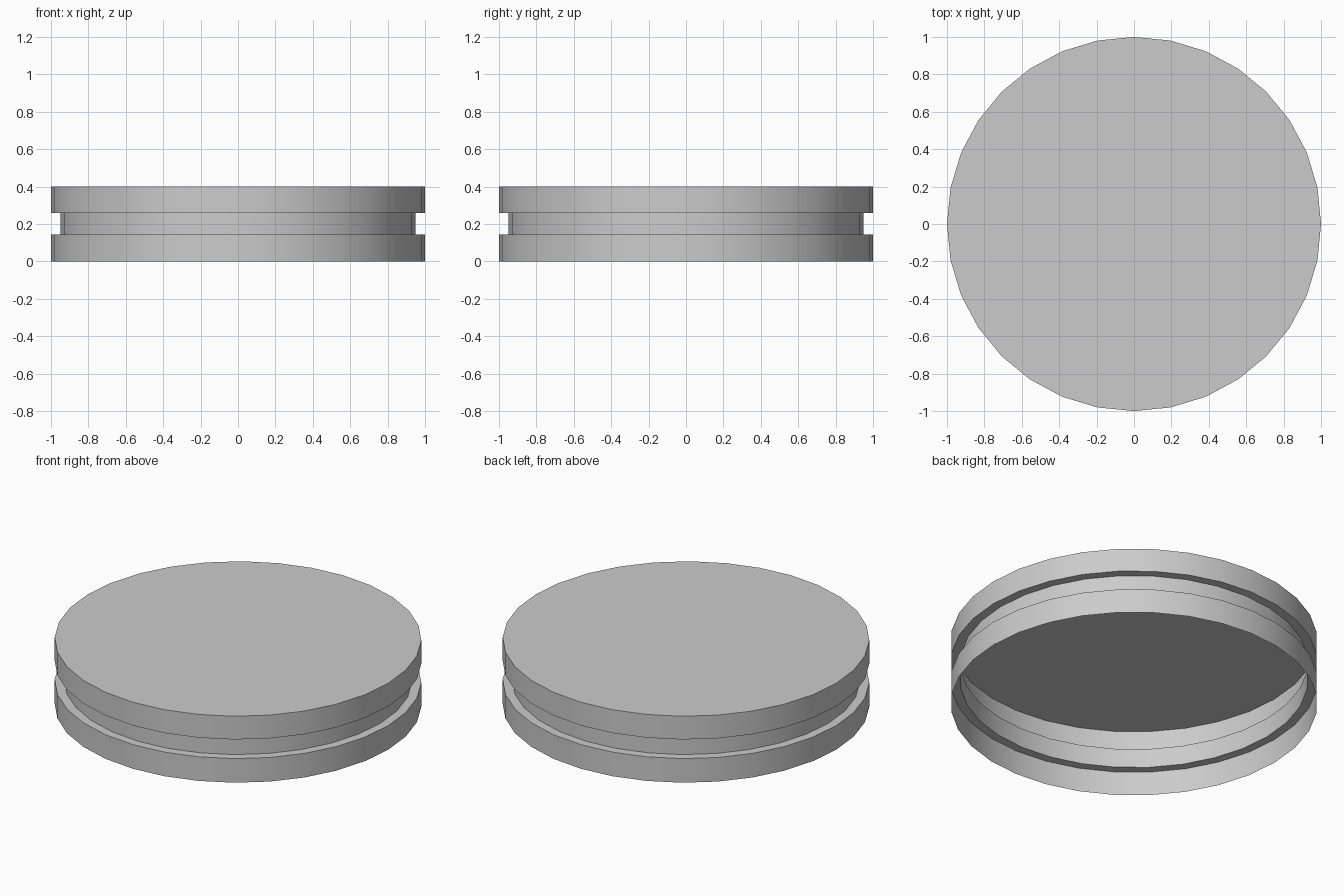
import bpy, bmesh
from math import cos, sin, pi, radians

if "Cube" in bpy.data.objects:
    bpy.data.objects.remove(bpy.data.objects["Cube"])

SIDES = 32
# radius, height of the wall from the open rim up to the lid edge
PROFILE = [(1, 0), (1, 0.145), (0.948, 0.145), (0.948, 0.26), (1, 0.26), (1, 0.4)]

bm = bmesh.new()
rings = [[bm.verts.new((r * cos(2 * pi * i / SIDES), r * sin(2 * pi * i / SIDES), z))
          for i in range(SIDES)] for r, z in PROFILE]

# Thin grooved wall
for low, high in zip(rings, rings[1:]):
    for i in range(SIDES):
        j = (i + 1) % SIDES
        bm.faces.new((low[i], low[j], high[j], high[i]))

# Flat top; the bottom stays open
bm.faces.new(rings[-1])

mesh = bpy.data.meshes.new("grooved_cap")
bm.to_mesh(mesh)
bm.free()
cap = bpy.data.objects.new("grooved_cap", mesh)
bpy.context.collection.objects.link(cap)

# Smooth round the wall, sharp at the groove and lid edges
bpy.context.view_layer.objects.active = cap
cap.select_set(True)
bpy.ops.object.shade_smooth_by_angle(angle=radians(30))
